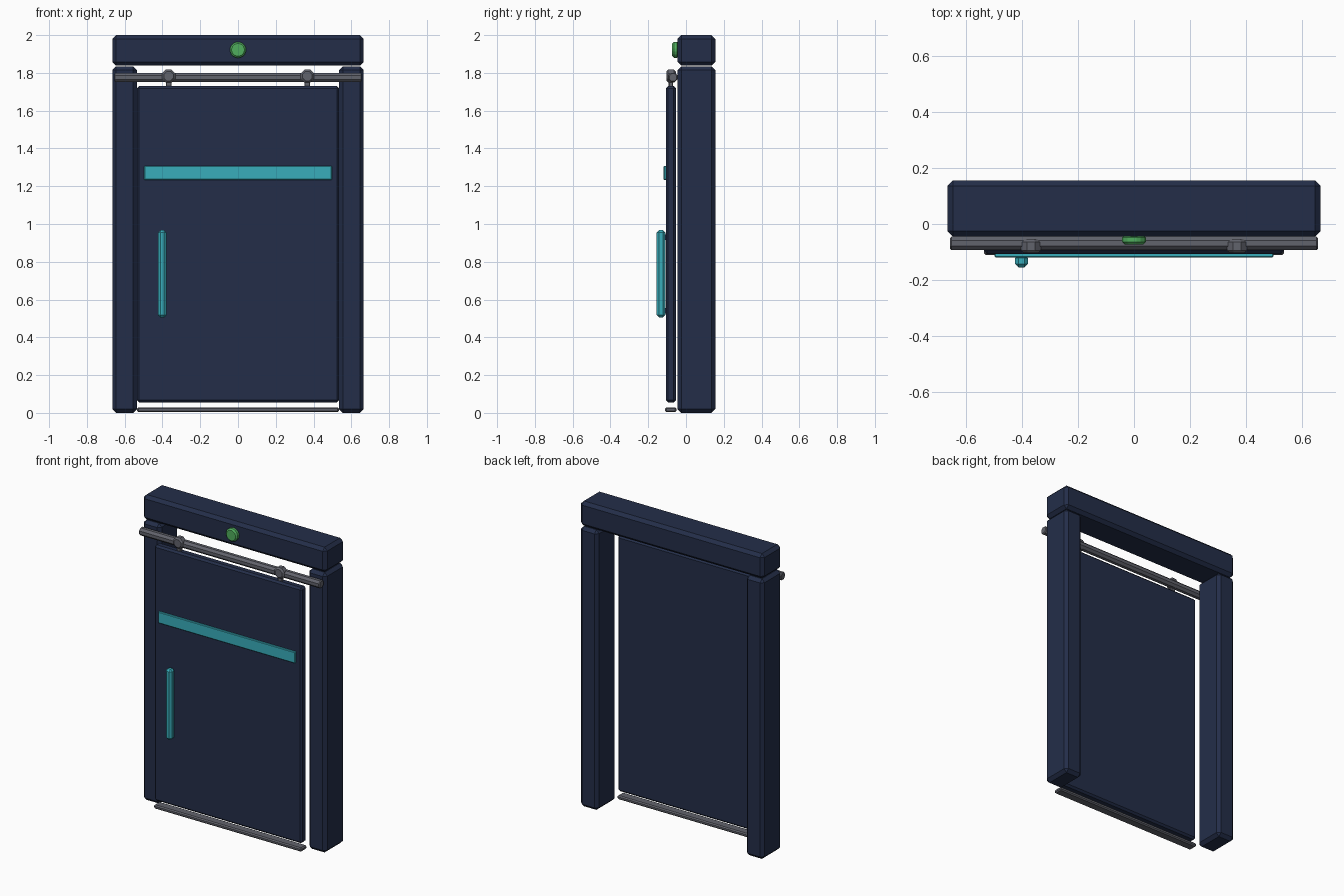
import bpy, math

if "Cube" in bpy.data.objects:
    bpy.data.objects.remove(bpy.data.objects["Cube"])


def material(name, rgb):
    m = bpy.data.materials.new(name)
    m.diffuse_color = (*rgb, 1)
    m.use_nodes = True
    m.node_tree.nodes["Principled BSDF"].inputs["Base Color"].default_value = m.diffuse_color
    return m


NAVY = material("navy", (0.017, 0.027, 0.066))
TEAL = material("teal", (0.04, 0.42, 0.50))
GREEN = material("green", (0.08, 0.42, 0.11))
STEEL = material("steel", (0.12, 0.125, 0.15))


def finish(ob, name, mat, bevel):
    ob.name = name
    ob.data.materials.append(mat)
    if bevel:
        mod = ob.modifiers.new("chamfer", 'BEVEL')
        mod.width = bevel
        mod.segments = 1
        mod.limit_method = 'ANGLE'
        mod.angle_limit = math.radians(50)
    return ob


def box(name, x, y, z, mat, bevel=0.0):
    """Chamfered box from (min, max) ranges."""
    lo, hi = zip(x, y, z)
    bpy.ops.mesh.primitive_cube_add(size=1, location=[(a + b) / 2 for a, b in zip(lo, hi)])
    ob = bpy.context.object
    ob.scale = [b - a for a, b in zip(lo, hi)]
    bpy.ops.object.transform_apply(location=False, rotation=False, scale=True)
    return finish(ob, name, mat, bevel)


def cylinder(name, sides, radius, depth, loc, axis, mat, bevel=0.0):
    bpy.ops.mesh.primitive_cylinder_add(vertices=sides, radius=radius, depth=depth, location=loc)
    ob = bpy.context.object
    # turn a flat side to face outward, then lay the cylinder along its axis
    ob.rotation_euler = (0, 0, math.pi / sides)
    bpy.ops.object.transform_apply(location=False, rotation=True, scale=False)
    ob.rotation_euler = (math.pi / 2, 0, 0) if axis == 'Y' else (0, math.pi / 2, 0)
    bpy.ops.object.transform_apply(location=False, rotation=True, scale=False)
    return finish(ob, name, mat, bevel)


# Door frame
for side, label in ((-1, "left"), (1, "right")):
    box(label + "_post", sorted((side * 0.535, side * 0.665)), (-0.045, 0.155),
        (0.0, 1.835), NAVY, 0.02)
box("lintel", (-0.665, 0.665), (-0.045, 0.155), (1.838, 2.0), NAVY, 0.02)

# Sliding panel with stripe
box("door_panel", (-0.535, 0.535), (-0.107, -0.053), (0.055, 1.73), NAVY, 0.012)
box("stripe", (-0.497, 0.497), (-0.119, -0.103), (1.233, 1.308), TEAL, 0.004)

# Handle and its standoffs
box("handle", (-0.424, -0.378), (-0.155, -0.109), (0.505, 0.967), TEAL, 0.013)
for z in (0.54, 0.93):
    box("handle_standoff", (-0.412, -0.39), (-0.125, -0.1), (z - 0.015, z + 0.015), NAVY)

# Overhead rail, rollers and hanger straps
cylinder("rail", 8, 0.0265, 1.31, (0, -0.069, 1.776), 'X', STEEL, 0.005)
for x in (-0.367, 0.367):
    cylinder("roller", 8, 0.038, 0.05, (x, -0.079, 1.783), 'Y', STEEL, 0.01)
    box("hanger", (x - 0.015, x + 0.015), (-0.092, -0.068), (1.715, 1.76), STEEL, 0.004)

# Floor guide
box("floor_guide", (-0.535, 0.535), (-0.11, -0.05), (0.004, 0.029), STEEL, 0.007)

# Status lamp on the lintel
cylinder("status_lamp", 16, 0.043, 0.034, (0, -0.056, 1.922), 'Y', GREEN, 0.009)
